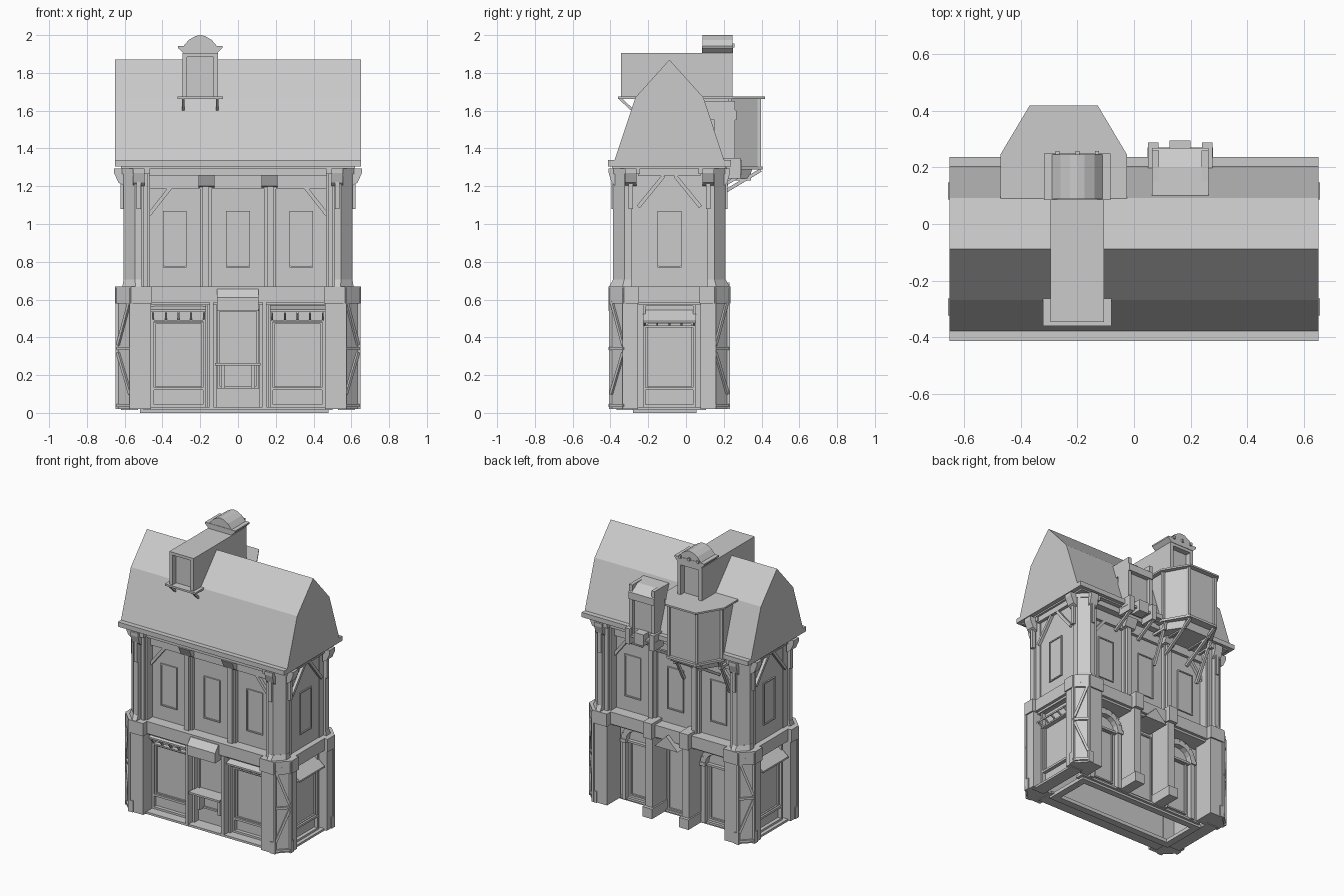
import bpy, bmesh, math
from mathutils import Vector

if "Cube" in bpy.data.objects:
    bpy.data.objects.remove(bpy.data.objects["Cube"])

grey = bpy.data.materials.new("plain grey")
grey.use_nodes = True
grey.diffuse_color = (0.6, 0.6, 0.6, 1)
grey.node_tree.nodes["Principled BSDF"].inputs["Base Color"].default_value = (0.6, 0.6, 0.6, 1)

CY = -0.088          # middle of the house in depth
SIDES = {
    "front": lambda u, d, z: (u, CY - d, z),
    "back": lambda u, d, z: (u, CY + d, z),
    "right": lambda u, d, z: (-d, CY + u, z),
    "left": lambda u, d, z: (d, CY + u, z),
}


def hull(name, points):
    """Convex solid around the points, with flat faces."""
    bm = bmesh.new()
    for p in points:
        bm.verts.new(p)
    bmesh.ops.convex_hull(bm, input=bm.verts[:])
    loose = [v for v in bm.verts if not v.link_faces]
    bmesh.ops.delete(bm, geom=loose, context="VERTS")
    bmesh.ops.dissolve_limit(bm, angle_limit=0.02, verts=bm.verts[:], edges=bm.edges[:])
    bmesh.ops.recalc_face_normals(bm, faces=bm.faces[:])
    mesh = bpy.data.meshes.new(name)
    bm.to_mesh(mesh)
    bm.free()
    mesh.materials.append(grey)
    obj = bpy.data.objects.new(name, mesh)
    bpy.context.collection.objects.link(obj)


def box(name, x0, x1, y0, y1, z0, z1):
    hull(name, [(x, y, z) for x in (x0, x1) for y in (y0, y1) for z in (z0, z1)])


def prism(name, outline, z0, z1):
    hull(name, [(x, y, z) for x, y in outline for z in (z0, z1)])


def beam(name, a, b, w=0.015):
    a, b = Vector(a), Vector(b)
    d = (b - a).normalized()
    s = d.cross(Vector((0, 0, 1)))
    s = s.normalized() if s.length > 0.01 else Vector((1, 0, 0))
    t = d.cross(s)
    hull(name, [p + s * i * w / 2 + t * j * w / 2 for p in (a, b) for i in (-1, 1) for j in (-1, 1)])


def wall_box(side, name, u0, u1, d0, d1, z0, z1):
    f = SIDES[side]
    hull(f"{side}_{name}", [f(u, d, z) for u in (u0, u1) for d in (d0, d1) for z in (z0, z1)])


def wall_wedge(side, name, u0, u1, section):
    f = SIDES[side]
    hull(f"{side}_{name}", [f(u, d, z) for u in (u0, u1) for d, z in section])


def wall_beam(side, name, a, b, w=0.015):
    beam(f"{side}_{name}", SIDES[side](*a), SIDES[side](*b), w)


def frame(side, name, u0, u1, d, z0, z1, w=0.01, t=0.012):
    for a, b, lo, hi in ((u0, u0 + w, z0, z1), (u1 - w, u1, z0, z1), (u0, u1, z0, z0 + w), (u0, u1, z1 - w, z1)):
        wall_box(side, name, a, b, d - 0.005, d + t, lo, hi)


# Chamfered corner pillars with braces, footings and consoles
for sx in (-1, 1):
    for sy in (-1, 1):
        def corner(X, Y, c, ix, iy):
            pts = ((ix, iy), (X, iy), (X, Y - c), (X - c, Y), (ix, Y))
            return [(sx * x, CY + sy * y) for x, y in pts]
        prism("lower_corner_pillar", corner(0.64, 0.313, 0.08, 0.46, 0.165), 0.02, 0.59)
        prism("pillar_collar", corner(0.65, 0.323, 0.083, 0.455, 0.16), 0.58, 0.67)
        hull("collar_slope", [(x, y, 0.67) for x, y in corner(0.612, 0.318, 0.07, 0.51, 0.2)]
             + [(x, y, 0.705) for x, y in corner(0.606, 0.299, 0.06, 0.51, 0.2)])
        prism("upper_corner_pillar", corner(0.605, 0.298, 0.06, 0.51, 0.2), 0.66, 1.3)
        prism("pillar_inner_step", corner(0.59, 0.262, 0.05, 0.465, 0.155), 0.66, 1.3)
        prism("pillar_head", corner(0.615, 0.305, 0.07, 0.465, 0.155), 1.265, 1.3)

        def cham(t, z, out=0.003):
            return (sx * (0.56 + 0.08 * t + out), CY + sy * (0.313 - 0.08 * t + out), z)
        for t in (0.04, 0.96):
            beam("chamfer_edge_post", cham(t, 0.02), cham(t, 0.66), 0.016)
        for za, zb in ((0.6, 0.36), (0.1, 0.32)):
            beam("chamfer_brace", cham(0.1, za), cham(0.9, zb), 0.016)
        for z in (0.04, 0.34, 0.62):
            beam("chamfer_rail", cham(0, z), cham(1, z), 0.016)
        for t in (0.0, 1.0):
            beam("pillar_foot", cham(t, 0.02, -0.008), cham(t, 0.1, -0.008), 0.03)

        # Consoles hanging under the eaves on both outer faces
        for side, u, d, reach in (("left" if sx > 0 else "right", sy * 0.205, 0.6, 0.056),
                                  ("front" if sy < 0 else "back", sx * 0.525, 0.285, 0.036)):
            wall_box(side, "console_drop", u - 0.012, u + 0.012, d, d + 0.022, 1.08, 1.29)
            wall_wedge(side, "console", u - 0.03, u + 0.03,
                       ((d, 1.2), (d + reach * 0.6, 1.22), (d + reach, 1.27), (d + reach, 1.295), (d, 1.295)))
        beam("pillar_post", (sx * 0.49, CY + sy * 0.265, 0.67), (sx * 0.49, CY + sy * 0.265, 1.29), 0.026)

# Upper storey block over an open ground floor
box("upper_walls", -0.585, 0.585, CY - 0.2, CY + 0.2, 0.6, 1.3)

# Ground sill ring under the walls
for y0, y1 in ((-0.28, -0.23), (0.01, 0.055)):
    box("long_sill", -0.52, 0.48, y0, y1, 0.0, 0.025)
for x0, x1 in ((-0.52, -0.47), (0.43, 0.48)):
    box("short_sill", x0, x1, -0.28, 0.055, 0.0, 0.025)

# Per side: half length, lower wall, belt face, upper wall, plinth face
LIMITS = {"front": (0.47, 0.188, 0.28, 0.2, 0.28), "back": (0.47, 0.14, 0.28, 0.2, 0.16),
          "right": (0.165, 0.57, 0.625, 0.585, 0.62), "left": (0.165, 0.57, 0.625, 0.585, 0.62)}
for side, (half, low, belt, high, plinth) in LIMITS.items():
    long = half > 0.3
    wall_box(side, "lower_wall", -half - 0.03, half + 0.03, low - 0.02, low, 0.02, 0.62)
    wall_box(side, "plinth", -half - 0.03, half + 0.03, low - 0.04, plinth, 0.015, 0.03)
    wall_box(side, "belt", -half, half, low - 0.02, belt, 0.585, 0.67)
    wall_box(side, "belt_moulding", -half, half, low - 0.02, belt - 0.02, 0.57, 0.585)
    wall_box(side, "lintel", -half, half, high - 0.02, high + 0.022, 1.185 if long else 1.255, 1.265)
    wall_box(side, "lintel_moulding", -half, half, high - 0.02, high + (0.07 if long else 0.02), 1.258, 1.3)
    for c in ((-0.335, 0, 0.335) if long else (0,)):
        wall_box(side, "window_panel", c - 0.055, c + 0.055, high - 0.01, high + 0.003, 0.78, 1.06)
        frame(side, "window_frame", c - 0.063, c + 0.063, high, 0.77, 1.068, 0.008, 0.009)
    for s in (-1, 1):
        run, low_z, top_z = (0.11, 1.05, 1.19) if long else (0.135, 1.09, 1.255)
        wall_beam(side, "arch_brace", (s * half, high + 0.012, low_z), (s * (half - run), high + 0.012, top_z), 0.02)
    if long:
        for s in (-1, 1):
            wall_box(side, "mullion", s * 0.14, s * 0.2, high - 0.01, high + 0.025, 0.67, 1.25)
            wall_box(side, "mullion_core", s * 0.153, s * 0.187, high - 0.01, high + 0.045, 0.67, 1.25)
            wall_wedge(side, "corbel", s * 0.125, s * 0.21,
                       ((high, 1.19), (high + 0.05, 1.2), (high + 0.08, 1.26), (high, 1.26)))

# Shop windows with awnings: two at the front and one on each short side
for side, c, half, reach, drop in (("front", -0.315, 0.145, 0.06, 0), ("front", 0.315, 0.145, 0.1, 0),
                                   ("right", 0, 0.14, 0.07, 0.03), ("left", 0, 0.14, 0.07, 0.03)):
    d = LIMITS[side][1]
    top = 0.575 - drop
    frame(side, "shop_frame", c - half, c + half, d, 0.03, 0.58, 0.014, 0.025)
    frame(side, "shop_pane_frame", c - half + 0.014, c + half - 0.014, d, 0.13, 0.48, 0.01, 0.012)
    wall_box(side, "shop_sill", c - half, c + half, d, d + 0.025, 0.12, 0.135)
    wall_wedge(side, "awning", c - half, c + half,
               ((d, top), (d, top - 0.012), (d + reach, top - 0.04 - drop), (d + reach, top - 0.028 - drop)))
    wall_box(side, "awning_roll", c - half + 0.01, c + half - 0.01, d, d + 0.03, 0.483 - drop, 0.493 - drop)
    for k in range(5):
        u = c + (k - 2) * half * 0.46
        wall_beam(side, "awning_bracket", (u, d + 0.012, 0.487 - drop), (u, d + reach * 0.8, top - 0.045 - drop / 2), 0.01)

# Front posts and the stall between them
for s in (-1, 1):
    wall_box("front", "post", s * 0.115, s * 0.165, 0.18, 0.235, 0.02, 0.585)
    wall_box("front", "post_core", s * 0.13, s * 0.15, 0.18, 0.285, 0.02, 0.585)
    wall_box("front", "stall_leg", s * 0.07, s * 0.09, 0.18, 0.24, 0.13, 0.26)
frame("front", "stall_frame", -0.11, 0.11, 0.188, 0.13, 0.55, 0.012)
wall_box("front", "stall_counter", -0.122, 0.118, 0.18, 0.29, 0.252, 0.265)
wall_wedge("front", "stall_hood", -0.11, 0.108,
           ((0.185, 0.655), (0.285, 0.655), (0.323, 0.61), (0.323, 0.54), (0.185, 0.54)))

# Back arches, doors and piers
BD = LIMITS["back"][1]
for c in (-0.31, 0.31):
    arc = [(c + 0.115 * math.cos(math.pi * k / 8), BD + 0.02, 0.45 + 0.1 * math.sin(math.pi * k / 8)) for k in range(9)]
    for a, b in zip(arc, arc[1:]):
        wall_beam("back", "arch_piece", a, b, 0.04)
    for s in (-1, 1):
        wall_box("back", "arch_jamb", c + s * 0.1, c + s * 0.13, BD, BD + 0.036, 0.02, 0.44)
        wall_box("back", "arch_capital", c + s * 0.095, c + s * 0.138, BD, BD + 0.045, 0.425, 0.45)
    frame("back", "arch_door_frame", c - 0.08, c + 0.08, BD, 0.05, 0.43)
    wall_box("back", "arch_transom", c - 0.11, c + 0.11, BD, BD + 0.025, 0.425, 0.44)
for s in (-1, 1):
    wall_box("back", "pier", s * 0.115, s * 0.17, BD, 0.295, 0.02, 0.6)
    wall_box("back", "pier_foot", s * 0.105, s * 0.18, BD, 0.318, 0.02, 0.09)
    wall_box("back", "pier_cap", s * 0.108, s * 0.177, BD, 0.318, 0.58, 0.69)
frame("back", "door_frame", -0.1, 0.1, BD, 0.03, 0.52)
hull("back_door_gable", [SIDES["back"](u, d, z) for d in (BD, 0.31) for u, z in ((-0.09, 0.54), (0.09, 0.54), (0, 0.63))])

# Eaves and mansard roof
box("under_eaves", -0.62, 0.62, CY - 0.305, CY + 0.3, 1.295, 1.31)
box("eaves", -0.65, 0.65, CY - 0.325, CY + 0.325, 1.305, 1.338)
mansard = ((-0.29, 1.338), (-0.18, 1.67), (0, 1.87), (0.18, 1.67), (0.29, 1.338))
hull("mansard_roof", [(x, CY + y, z) for x in (-0.65, 0.65) for y, z in mansard])

# Long roof gallery with recessed ends and a front ledge
GX = -0.2
box("gallery", GX - 0.095, GX + 0.095, -0.305, 0.205, 1.67, 1.905)
for y0, y1 in ((-0.345, -0.3), (0.2, 0.245)):
    for s in (-1, 1):
        box("gallery_jamb", GX + s * 0.07, GX + s * 0.095, y0, y1, 1.67, 1.905)
    box("gallery_head", GX - 0.095, GX + 0.095, y0, y1, 1.885, 1.905)
box("gallery_ledge", GX - 0.12, GX + 0.12, -0.36, -0.26, 1.662, 1.675)
for s in (-1, 1):
    beam("ledge_bracket", (GX + s * 0.09, -0.35, 1.665), (GX + s * 0.09, -0.285, 1.605), 0.014)

# Arched cap at the rear of the gallery
hull("cap_cornice", [(GX + s * w, y, z) for s in (-1, 1) for y in (0.085, 0.248)
                     for w, z in ((0.09, 1.905), (0.118, 1.932), (0.118, 1.942))])
arch = ((-0.09, 1.94), (-0.06, 1.975), (-0.025, 1.995), (0, 2.0), (0.025, 1.995), (0.06, 1.975), (0.09, 1.94))
hull("cap_arch", [(GX + x, y, z) for x, z in arch for y in (0.088, 0.245)])
for x in (-0.07, 0, 0.07):
    box("cap_knob", GX + x - 0.007, GX + x + 0.007, 0.24, 0.258, 1.935, 1.955)

# Oriel bay on the back
BX = -0.248


def bay(inset, y_front):
    w, n = 0.223 - inset, 0.12 - inset * 0.4
    return [(BX - w, 0.09), (BX - w, 0.245 - inset * 0.5), (BX - n, y_front),
            (BX + n, y_front), (BX + w, 0.245 - inset * 0.5), (BX + w, 0.09)]


prism("bay_roof", bay(0, 0.418), 1.662, 1.674)
prism("bay_body", bay(0.03, 0.385), 1.29, 1.666)
prism("bay_floor", bay(0.012, 0.405), 1.288, 1.304)
hull("bay_corbel", [(x, y, 1.29) for x, y in bay(0.035, 0.35)] + [(x, y, 1.24) for x, y in bay(0.045, 0.335)])
for x, y in bay(0.027, 0.388)[1:5]:
    beam("bay_corner_post", (x, y, 1.3), (x, y, 1.666), 0.02)
for s in (-1, 1):
    for x, y, z in ((0.1, 0.395, 1.12), (0.19, 0.25, 1.02)):
        beam("bay_strut", (BX + s * x, y, 1.285), (BX + s * x * 0.95, 0.12, z), 0.018)
        beam("bay_bearer", (BX + s * x, min(y, 0.345), 1.24), (BX + s * x, 0.11, 1.24), 0.018)

# Small dormer with side posts on the back
DX = 0.163
hull("dormer_body", [(DX + s * 0.085, y, z) for s in (-1, 1)
                     for y, z in ((0.1, 1.3), (0.235, 1.3), (0.235, 1.6), (0.1, 1.62))])
hull("dormer_roof", [(DX + s * 0.1, y, z) for s in (-1, 1)
                     for y, z in ((0.1, 1.55), (0.1, 1.65), (0.2, 1.645), (0.268, 1.6), (0.268, 1.55))])
box("dormer_floor", DX - 0.115, DX + 0.115, 0.1, 0.27, 1.285, 1.3)
box("dormer_sign", DX - 0.037, DX + 0.037, 0.22, 0.295, 1.26, 1.34)
for s in (-1, 1):
    box("dormer_post", DX + s * 0.075, DX + s * 0.1, 0.15, 0.26, 1.3, 1.65)
    box("dormer_pedestal", DX + s * 0.076, DX + s * 0.113, 0.18, 0.288, 1.24, 1.35)
    beam("dormer_strut", (DX + s * 0.095, 0.275, 1.25), (DX + s * 0.095, 0.12, 1.16), 0.018)
